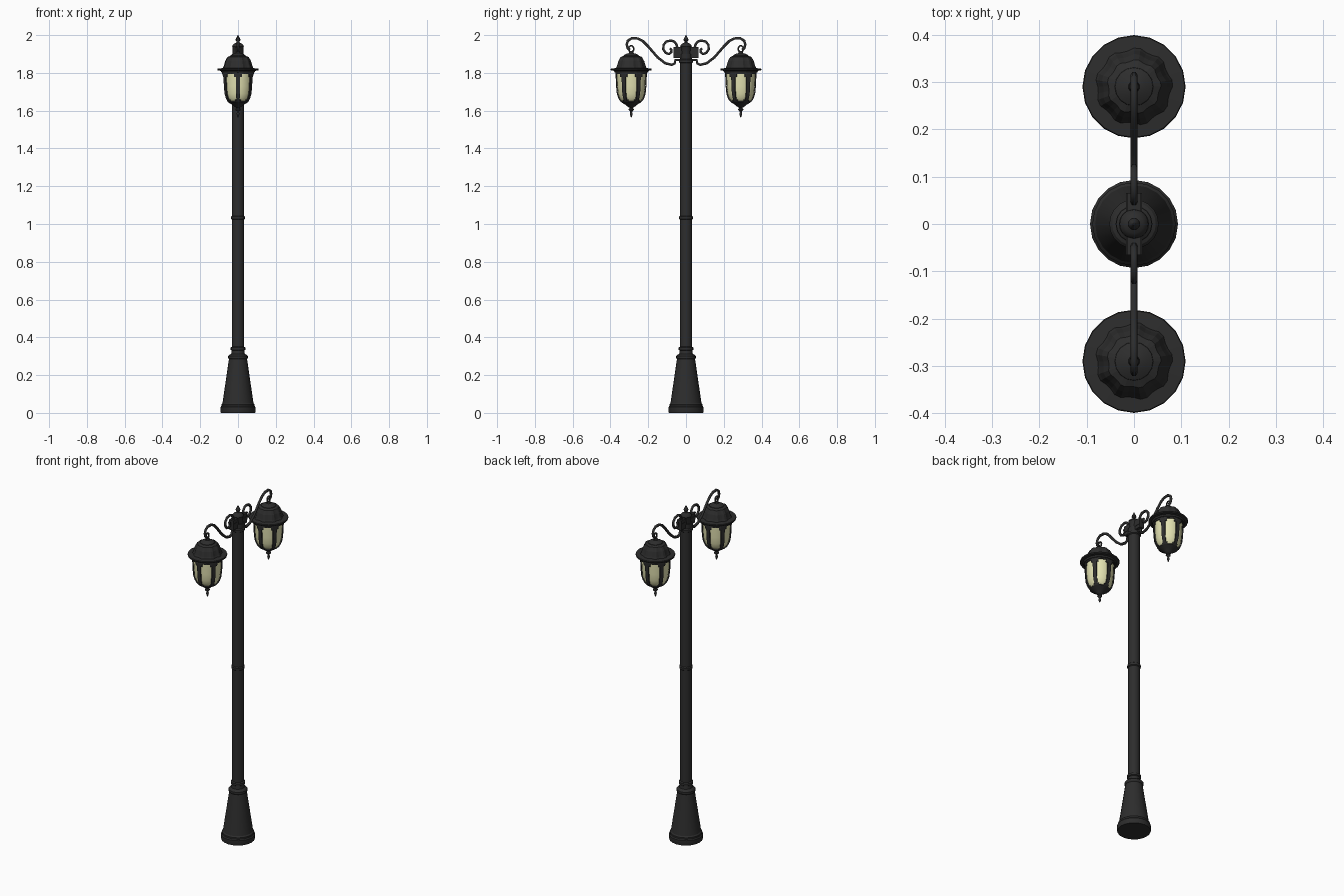
import bpy, bmesh, math
from mathutils import Vector

if "Cube" in bpy.data.objects:
    bpy.data.objects.remove(bpy.data.objects["Cube"])


def material(name, rgb):
    m = bpy.data.materials.new(name)
    m.diffuse_color = (*rgb, 1)
    m.use_nodes = True
    m.node_tree.nodes["Principled BSDF"].inputs["Base Color"].default_value = m.diffuse_color
    return m


BLACK = material("black_iron", (0.026, 0.026, 0.026))
CREAM = material("cream_glass", (0.78, 0.77, 0.45))


def finish(name, bm, mat, loc=(0, 0, 0), smooth=None):
    me = bpy.data.meshes.new(name)
    bm.to_mesh(me)
    bm.free()
    ob = bpy.data.objects.new(name, me)
    ob.location = loc
    bpy.context.collection.objects.link(ob)
    me.materials.append(mat)
    if smooth:
        bpy.context.view_layer.objects.active = ob
        ob.select_set(True)
        bpy.ops.object.shade_smooth_by_angle(angle=math.radians(smooth))
        ob.select_set(False)
    return ob


def lathe(profile, angles, factor=lambda j, i: 1, keep=lambda a, z: True, cap=True):
    """Spin a bottom-up (radius, z) profile through the angles in degrees."""
    bm = bmesh.new()
    rings = []
    for i, (r, z) in enumerate(profile):
        rings.append([bm.verts.new((r * factor(j, i) * math.cos(math.radians(a)),
                                    r * factor(j, i) * math.sin(math.radians(a)), z))
                      for j, a in enumerate(angles)])
    n = len(angles)
    for i in range(len(rings) - 1):
        zm = (profile[i][1] + profile[i + 1][1]) / 2
        for j in range(n):
            k = (j + 1) % n
            am = (angles[j] + angles[k] + (360 if k == 0 else 0)) / 2
            if keep(am, zm):
                bm.faces.new((rings[i][j], rings[i][k], rings[i + 1][k], rings[i + 1][j]))
    if cap:
        bm.faces.new(rings[0][::-1])
        bm.faces.new(rings[-1])
    return bm


def even(n):
    return [360 * j / n for j in range(n)]


def tube(name, points, radius, side):
    """Round bar through (y, z) points."""
    cu = bpy.data.curves.new(name, 'CURVE')
    cu.dimensions = '3D'
    cu.bevel_depth = radius
    cu.bevel_resolution = 1
    cu.use_fill_caps = True
    sp = cu.splines.new('POLY')
    sp.points.add(len(points) - 1)
    for p, (y, z) in zip(sp.points, points):
        p.co = (0, y * side, z, 1)
    ob = bpy.data.objects.new(name, cu)
    bpy.context.collection.objects.link(ob)
    cu.materials.append(BLACK)
    bpy.context.view_layer.objects.active = ob
    ob.select_set(True)
    bpy.ops.object.convert(target='MESH')
    bpy.context.object.select_set(False)


# Tapered base
finish("base", lathe([(.091, 0), (.093, .005), (.093, .03), (.088, .036), (.088, .045),
                      (.082, .052), (.048, .285), (.052, .291), (.052, .301), (.046, .308),
                      (.036, .312), (.034, .33)], even(20)), BLACK, smooth=25)

# Pole with collars
finish("pole", lathe([(.032, .30), (.032, 1.9)], even(16)), BLACK, smooth=25)
for name, z, r in (("lower_collar", .34, .039), ("middle_collar", 1.033, .037),
                   ("upper_collar", 1.862, .038)):
    finish(name, lathe([(.031, z - .011), (r, z - .006), (r, z + .006), (.031, z + .011)],
                       even(16)), BLACK, smooth=25)

# Hub and top finial
finish("hub_finial", lathe([(.028, 1.87), (.028, 1.935), (.031, 1.94), (.029, 1.948),
                            (.02, 1.955), (.009, 1.96), (.008, 1.966), (.013, 1.973),
                            (.012, 1.98), (.007, 1.989), (.002, 2.0)], even(12)), BLACK, smooth=40)

# Lantern profiles
BODY = [(.012, 1.622), (.03, 1.634), (.053, 1.648), (.060, 1.656), (.067, 1.668), (.074, 1.69),
        (.078, 1.73), (.080, 1.778), (.081, 1.793), (.081, 1.806)]
FRAME_ANGLES = [60 * k + d for k in range(6) for d in (-22, -15, -5, 5, 15, 22)]


def is_frame(a, z):
    """Solid outside the six panes; pane corners are clipped."""
    d = abs((a + 30) % 60 - 30)
    if z < 1.65 or z > 1.795:
        return True
    return d > (16 if z < 1.66 or z > 1.78 else 22)


def flute(j, i):
    return 1 if j % 4 < 2 or i == 4 else .94


ARM = [(.025, 1.868), (.056, 1.868), (.060, 1.850), (.075, 1.843), (.11, 1.851), (.151, 1.883),
       (.20, 1.94), (.228, 1.968), (.255, 1.982), (.288, 1.983), (.308, 1.970), (.314, 1.95),
       (.308, 1.93), (.296, 1.922)]
SCROLL = [(.045, 1.93), (.05, 1.95), (.062, 1.966), (.08, 1.971), (.105, 1.966), (.119, 1.948),
          (.120, 1.925), (.108, 1.906), (.09, 1.9), (.078, 1.909), (.077, 1.922), (.085, 1.929)]

for side, label in ((1, "back"), (-1, "front")):
    at = (0, .29 * side, 0)
    # Glass
    finish(label + "_glass", lathe([(r - .004, z) for r, z in BODY], even(24)), CREAM, at, 40)
    # Cage around the glass
    cage = finish(label + "_cage", lathe(BODY, FRAME_ANGLES, keep=is_frame, cap=False), BLACK, at)
    sol = cage.modifiers.new("thickness", 'SOLIDIFY')
    sol.thickness = .006
    sol.offset = 0
    # Brim
    finish(label + "_brim", lathe([(.078, 1.798), (.088, 1.803), (.092, 1.811), (.107, 1.813),
                                   (.109, 1.818), (.107, 1.823), (.07, 1.826)], even(20)),
           BLACK, at)
    # Fluted roof
    finish(label + "_roof", lathe([(.083, 1.822), (.077, 1.835), (.069, 1.862), (.057, 1.884),
                                   (.036, 1.892)], even(36), flute), BLACK, at)
    # Roof cap
    finish(label + "_roof_cap", lathe([(.042, 1.885), (.04, 1.893), (.026, 1.901), (.012, 1.905),
                                       (.01, 1.915)], even(16)), BLACK, at, 40)
    # Drop finial under the lantern
    finish(label + "_drop", lathe([(.002, 1.565), (.006, 1.576), (.008, 1.585), (.005, 1.592),
                                   (.006, 1.597), (.014, 1.604), (.013, 1.61), (.008, 1.614),
                                   (.02, 1.622), (.033, 1.634)], even(12)), BLACK, at, 40)
    # Hanging loop
    tube(label + "_loop", [(.29 + .014 * math.cos(t * math.pi / 5),
                            1.927 + .017 * math.sin(t * math.pi / 5)) for t in range(11)],
         .005, side)
    # Arm and scroll
    tube(label + "_arm", ARM, .0078, side)
    tube(label + "_scroll", SCROLL, .0075, side)
    # Ribbed bracket block
    for k in range(3):
        bm = bmesh.new()
        bmesh.ops.create_cube(bm, size=1)
        w = .015 if k != 1 else .017
        bmesh.ops.scale(bm, vec=Vector((2 * w, .046, .02)), verts=bm.verts)
        finish(f"{label}_bracket_{k + 1}", bm, BLACK, (0, .043 * side, 1.888 + .019 * k))
